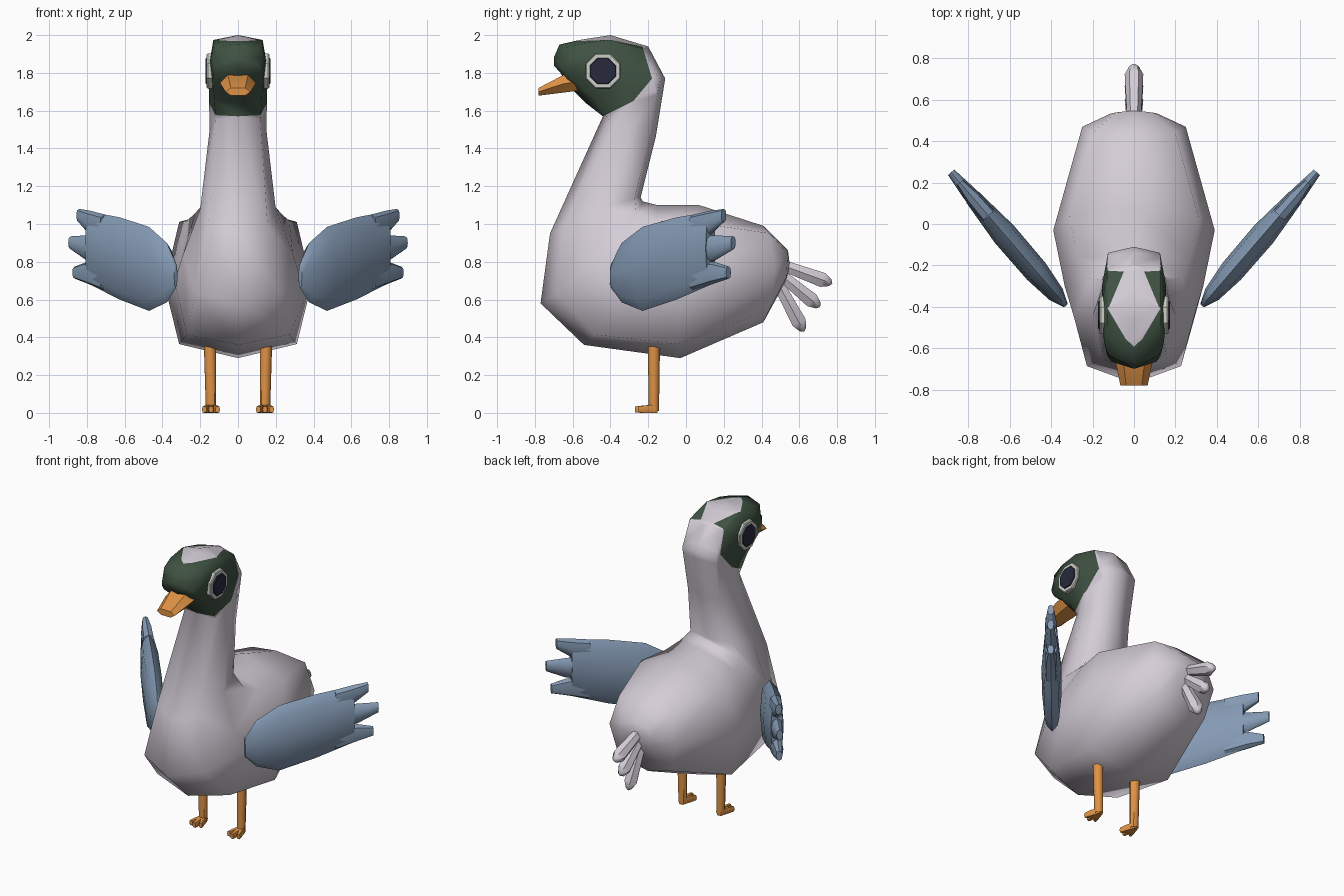
import bpy, bmesh, math
from mathutils import Vector as V

if "Cube" in bpy.data.objects:
    bpy.data.objects.remove(bpy.data.objects["Cube"])


def mat(name, r, g, b):
    m = bpy.data.materials.new(name)
    m.diffuse_color = (r, g, b, 1)
    m.use_nodes = True
    m.node_tree.nodes["Principled BSDF"].inputs["Base Color"].default_value = m.diffuse_color
    return m


PLUMAGE = mat("pale_lilac", 0.66, 0.61, 0.68)
GREEN = mat("dark_green", 0.05, 0.085, 0.055)
BLUE = mat("slate_blue", 0.23, 0.32, 0.45)
ORANGE = mat("orange", 0.74, 0.29, 0.06)
EYE_WHITE = mat("eye_white", 0.60, 0.62, 0.56)
PUPIL = mat("pupil_dark", 0.02, 0.022, 0.045)


def spow(v, p):
    return math.copysign(abs(v) ** p, v) if abs(v) > 1e-6 else 0.0


def ring(c, a, b, p=1.0, n=8, shift=V()):
    """Superellipse ring with half axes a and b; shift moves its sides."""
    out = []
    for i in range(n):
        t = 2 * math.pi * i / n
        out.append(c + a * spow(math.cos(t), p) + b * spow(math.sin(t), p)
                   + shift * math.sin(t) ** 2)
    return out


def loft(bm, rings, start=None, end=None):
    """Skin rings and close both ends with a fan."""
    vs = [[bm.verts.new(p) for p in r] for r in rings]
    n = len(vs[0])
    for r, s in zip(vs, vs[1:]):
        for i in range(n):
            j = (i + 1) % n
            bm.faces.new((r[i], r[j], s[j], s[i]))
    for r, tip in ((vs[0], start), (vs[-1], end)):
        c = bm.verts.new(tip or sum((v.co for v in r), V()) / n)
        for i in range(n):
            bm.faces.new((r[i], r[(i + 1) % n], c))


def finish(bm, name, mats, angle=50):
    bmesh.ops.recalc_face_normals(bm, faces=bm.faces[:])
    me = bpy.data.meshes.new(name)
    bm.to_mesh(me)
    bm.free()
    for m in mats:
        me.materials.append(m)
    ob = bpy.data.objects.new(name, me)
    bpy.context.collection.objects.link(ob)
    bpy.ops.object.select_all(action='DESELECT')
    ob.select_set(True)
    bpy.context.view_layer.objects.active = ob
    bpy.ops.object.shade_smooth_by_angle(angle=math.radians(angle))
    return ob


# Body, neck and head: one skin from rump to face
# (upper y, z), (side y, z), (lower y, z), half width, squareness
sections = [
    ((.54, .86), (.535, .78), (.53, .70), .11, .7),
    ((.41, .99), (.47, .76), (.41, .48), .25, .65),
    ((.07, 1.10), (-.03, .68), (-.03, .29), .39, .65),
    ((-.15, 1.10), (-.30, .70), (-.54, .36), .335, .6),
    ((-.23, 1.12), (-.45, .84), (-.77, .58), .29, .7),
    ((-.24, 1.14), (-.44, 1.08), (-.72, .95), .20, .7),
    ((-.16, 1.46), (-.30, 1.50), (-.44, 1.57), .15, .7),
    ((-.11, 1.77), (-.30, 1.72), (-.53, 1.64), .155, .6),
    ((-.20, 1.94), (-.39, 1.83), (-.59, 1.70), .155, .5),
    ((-.40, 2.00), (-.50, 1.86), (-.64, 1.76), .15, .4),
    ((-.56, 1.975), (-.57, 1.87), (-.665, 1.80), .145, .35),
    ((-.67, 1.95), (-.62, 1.88), (-.70, 1.84), .13, .5),
]
rings = []
for up, mid, low, w, p in sections:
    u, m, l = (V((0, *q)) for q in (up, mid, low))
    c = (u + l) / 2
    rings.append(ring(c, (u - l) / 2, V((w, 0, 0)), p, 8, m - c))
bm = bmesh.new()
loft(bm, rings, V((0, .55, .78)), V((0, -.70, 1.88)))

# Face mask: cut along a convex outline, then colour what lies inside
outline = [(-.74, 1.962), (-.40, 1.975), (-.23, 1.94), (-.18, 1.77),
           (-.28, 1.65), (-.44, 1.57)]
cuts = []
for (y0, z0), (y1, z1) in zip(outline, outline[1:]):
    cuts.append((V((0, y0, z0)), V((0, z0 - z1, y1 - y0)).normalized()))
bmesh.ops.recalc_face_normals(bm, faces=bm.faces[:])
for co, no in cuts:
    fs = [f for f in bm.faces if f.calc_center_median().z > 1.42]
    geom = set(fs) | {e for f in fs for e in f.edges} | {v for f in fs for v in f.verts}
    bmesh.ops.bisect_plane(bm, geom=list(geom), dist=1e-4, plane_co=co, plane_no=no)
for f in bm.faces:
    c = f.calc_center_median()
    if c.z > 1.55 and all((c - co).dot(no) < 0 for co, no in cuts):
        f.material_index = 1
finish(bm, "body", [PLUMAGE, GREEN], 70)

# Beak
bm = bmesh.new()
loft(bm, [ring(V((0, y, z)), V((w, 0, 0)), V((0, 0, h)), .8, 6)
          for y, z, w, h in ((-.57, 1.755, .095, .055), (-.65, 1.742, .093, .052),
                             (-.78, 1.70, .066, .023))])
finish(bm, "beak", [ORANGE], 40)

# Tail feathers fanned in the middle plane
bm = bmesh.new()
for (y0, z0), (y1, z1) in (((.50, .785), (.775, .685)), ((.49, .74), (.71, .56)),
                           ((.48, .70), (.625, .43))):
    a, b = V((0, y0, z0)), V((0, y1, z1))
    d = (b - a).normalized()
    side = d.cross(V((1, 0, 0)))
    loft(bm, [ring(c, V((r, 0, 0)), side * r, 1, 6)
              for c, r in ((a, .033), (b - d * .055, .045), (b - d * .012, .022))], end=b)
finish(bm, "tail_feathers", [PLUMAGE], 50)


def wing_loft(bm, s, rows, n=8):
    """Rows of (y, low z, high z, half thickness) along the swept wing line."""
    thick = V((-.753 * s, .658, 0))
    loft(bm, [ring(V((s * (.325 + (y + .40) * .86), y, (lo + hi) / 2)),
                   V((0, 0, (hi - lo) / 2)), thick * t, .8, n)
              for y, lo, hi, t in rows])


for s, side in ((1, "left"), (-1, "right")):
    # Wing blade with three feather tips
    bm = bmesh.new()
    wing_loft(bm, s, [(-.395, .66, .79, .012), (-.34, .585, .90, .042),
                      (-.23, .54, .985, .060), (-.05, .60, 1.035, .062),
                      (.13, .678, 1.065, .040)])
    wing_loft(bm, s, [(.04, .92, 1.05, .04), (.13, .945, 1.07, .036), (.20, 1.01, 1.08, .020)])
    wing_loft(bm, s, [(.04, .79, .94, .04), (.15, .805, .94, .036), (.25, .865, .935, .020)])
    wing_loft(bm, s, [(.04, .645, .80, .04), (.15, .685, .80, .036), (.225, .71, .775, .020)])
    finish(bm, side + "_wing", [BLUE], 50)

    # Eye: pale disc with a dark disc on top
    for part, r, x0, x1, m in (("eye_white", .10, .12, .166, EYE_WHITE),
                               ("pupil", .075, .15, .173, PUPIL)):
        bm = bmesh.new()
        loft(bm, [ring(V((s * x, -.44, 1.81)), V((0, q * math.cos(.39), q * math.sin(.39))),
                       V((0, -q * math.sin(.39), q * math.cos(.39))), 1, 8)
                  for x, q in ((x0, r), (x1 - .006, r), (x1, r * .95))])
        finish(bm, side + "_" + part, [m], 30)

    # Leg with three toes
    bm = bmesh.new()
    X, Y = V((1, 0, 0)), V((0, 1, 0))
    loft(bm, [ring(V((s * x, -.17, z)), X * r, Y * r, 1, 8)
              for x, z, r in ((.148, .40, .032), (.148, .34, .032), (.143, .01, .027))])
    for spread in (-.036, 0, .036):
        a = V((s * .143, -.15, .022))
        b = V((s * .143 + spread, -.27 + abs(spread) * .5, .018))
        loft(bm, [ring(c, X * w, V((0, 0, h)), .7, 6)
                  for c, w, h in ((a, .02, .025), (a.lerp(b, .6), .018, .022),
                                  (b, .013, .018))])
    finish(bm, side + "_leg", [ORANGE], 45)
